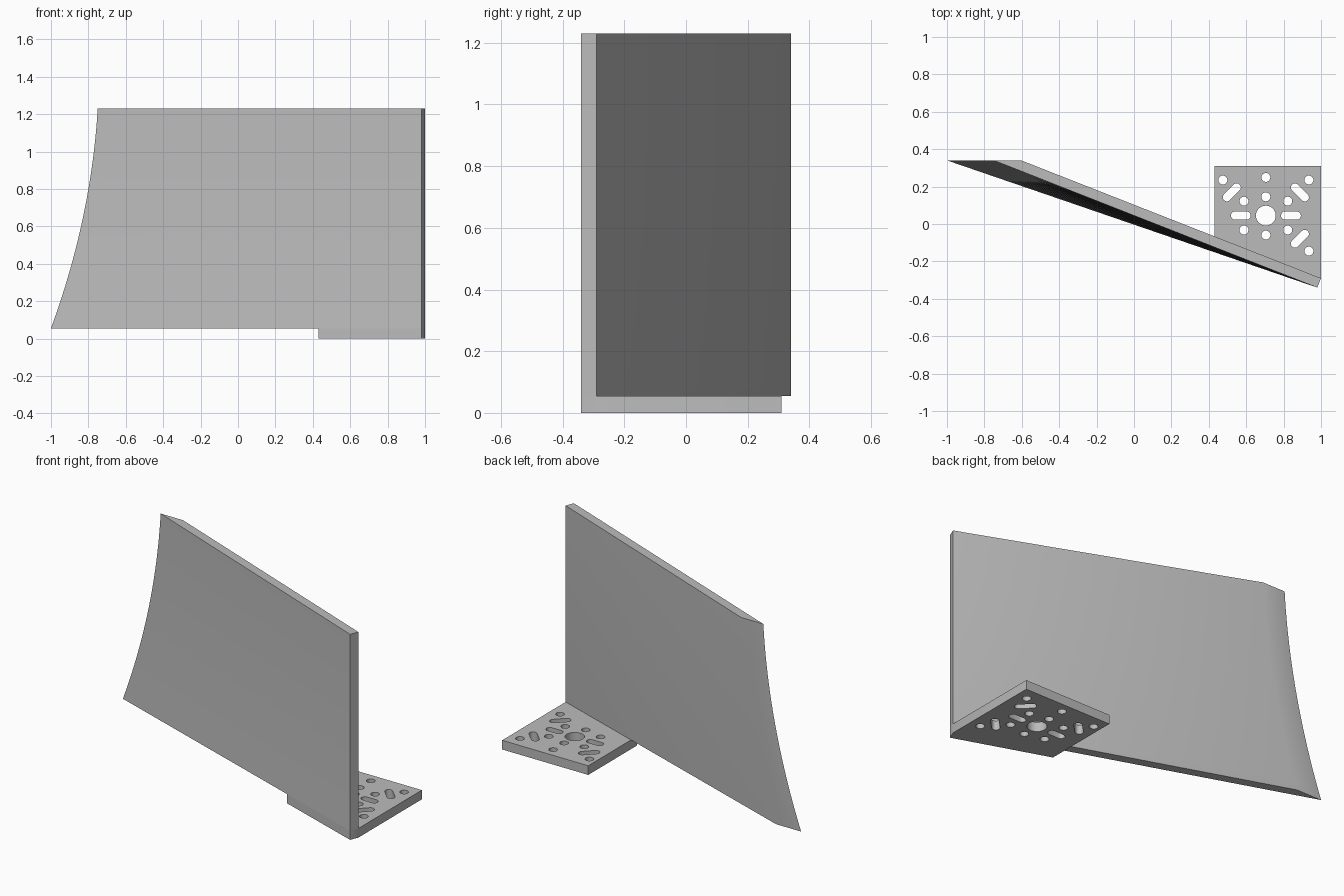
import bpy, bmesh
from math import sin, cos, pi

if "Cube" in bpy.data.objects:
    bpy.data.objects.remove(bpy.data.objects["Cube"], do_unlink=True)

BASE = 0.055                      # plate thickness
TOP = 1.23
BACK_Y = 0.34                     # plane that trims the long end of the blade
FRONT, REAR = (0.98, -0.34), (1.0, -0.29)   # straight upright edge

grey = bpy.data.materials.new("plain grey")
grey.use_nodes = True
grey.diffuse_color = (0.5, 0.5, 0.5, 1)
grey.node_tree.nodes["Principled BSDF"].inputs["Base Color"].default_value = (0.5, 0.5, 0.5, 1)


def finish(name, bm):
    bmesh.ops.remove_doubles(bm, verts=bm.verts, dist=0.0001)
    bmesh.ops.recalc_face_normals(bm, faces=bm.faces)
    mesh = bpy.data.meshes.new(name)
    bm.to_mesh(mesh)
    bm.free()
    mesh.materials.clear()
    mesh.materials.append(grey)
    obj = bpy.data.objects.new(name, mesh)
    bpy.context.collection.objects.link(obj)
    bpy.ops.object.select_all(action='DESELECT')
    obj.select_set(True)
    bpy.context.view_layer.objects.active = obj
    bpy.ops.object.shade_smooth_by_angle(angle=pi / 6)
    return obj


def outline(z):
    """Blade cross-section at height z: the long end sweeps out toward the foot."""
    t = (TOP - z) / (TOP - BASE)
    tip = -0.75 - 0.25 * (0.28 * t + 0.72 * t * t)
    slope = (BACK_Y - FRONT[1]) / (FRONT[0] - tip)
    heel = REAR[0] - (BACK_Y - REAR[1]) / slope
    return [(tip, BACK_Y), FRONT, REAR, (heel, BACK_Y)]


# Curved blade lofted through stacked cross-sections
bm = bmesh.new()
STEPS = 24
rings = []
for i in range(STEPS + 1):
    z = BASE + (TOP - BASE) * i / STEPS
    rings.append([bm.verts.new((x, y, z)) for x, y in outline(z)])
for low, high in zip(rings, rings[1:]):
    for k in range(4):
        n = (k + 1) % 4
        bm.faces.new((low[k], low[n], high[n], high[k]))
bm.faces.new(rings[0])
bm.faces.new(rings[-1])
finish("curved_blade", bm)


# Mounting plate: filled outline with round holes and slots
def slot(x, y, r, half=0.0, angle=0.0, n=24):
    pts = []
    for i in range(n):
        a = 2 * pi * (i + 0.5) / n
        u = r * cos(a) + (half if cos(a) > 0 else -half)
        v = r * sin(a)
        pts.append((x + u * cos(angle) - v * sin(angle),
                    y + u * sin(angle) + v * cos(angle)))
    return pts


CX, CY = 0.705, 0.045
LEFT, RIGHT, REAR_Y = 0.43, 1.0, 0.31
(tip_x, tip_y) = outline(BASE)[0]
edge_y = tip_y + (LEFT - tip_x) * (FRONT[1] - tip_y) / (FRONT[0] - tip_x)
loops = [[(LEFT, edge_y), FRONT, REAR, (RIGHT, REAR_Y), (LEFT, REAR_Y)],
         slot(CX, CY, 0.053, n=40)]
for sx in (-1, 1):
    loops.append(slot(CX + sx * 0.134, CY, 0.022, 0.031))
    for sy in (-1, 1):
        loops.append(slot(CX + sx * 0.117, CY + sy * 0.077, 0.024))
        if (sx, sy) != (-1, -1):      # this corner is under the blade
            loops.append(slot(CX + sx * 0.23, CY + sy * 0.19, 0.024))
            loops.append(slot(CX + sx * 0.182, CY + sy * 0.124, 0.022, 0.037, -sx * sy * pi / 4))
for dy in (-0.104, 0.1, 0.204):
    loops.append(slot(CX, CY + dy, 0.024))

curve = bpy.data.curves.new("plate_outline", 'CURVE')
curve.dimensions = '2D'
curve.fill_mode = 'BOTH'
curve.extrude = BASE / 2
for pts in loops:
    spline = curve.splines.new('POLY')
    spline.points.add(len(pts) - 1)
    for p, (x, y) in zip(spline.points, pts):
        p.co = (x, y, 0, 1)
    spline.use_cyclic_u = True
helper = bpy.data.objects.new("plate_outline", curve)
bpy.context.collection.objects.link(helper)
bpy.context.view_layer.update()
solid = helper.evaluated_get(bpy.context.evaluated_depsgraph_get()).to_mesh()
bm = bmesh.new()
bm.from_mesh(solid)
bmesh.ops.translate(bm, verts=bm.verts, vec=(0, 0, BASE / 2))
bpy.data.objects.remove(helper, do_unlink=True)
finish("mounting_plate", bm)
